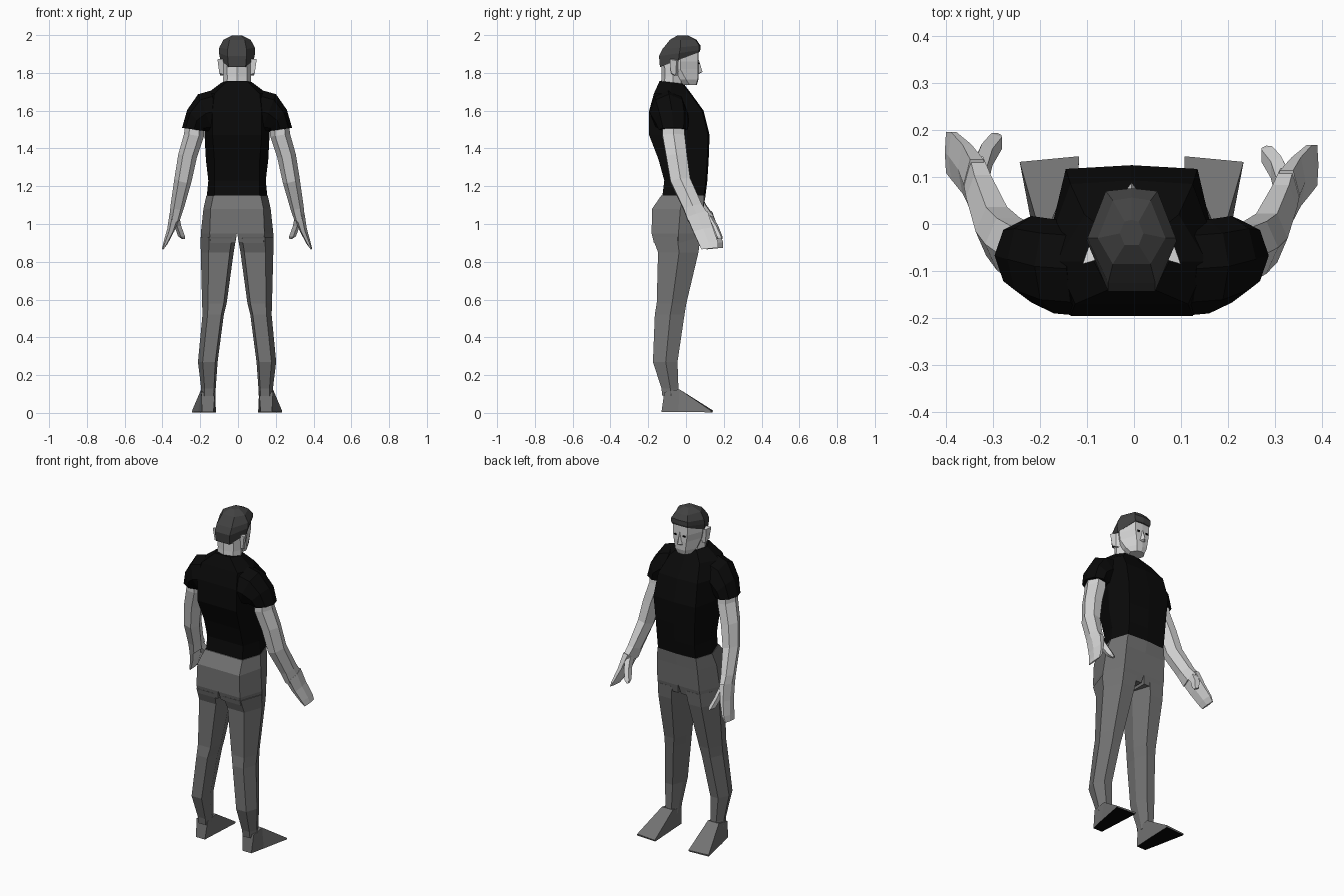
import bpy, bmesh, math
from mathutils import Vector

DX = -0.005  # body centre line


def mat(name, v):
    m = bpy.data.materials.new(name)
    m.diffuse_color = (v, v, v, 1)
    return m


SKIN = mat("skin", 0.66)
HAIR = mat("dark hair", 0.055)
SHIRT = mat("black shirt", 0.003)
PANTS = mat("grey trousers", 0.17)
BLACK = mat("black", 0.002)


def finish(name, bm, mats):
    bmesh.ops.translate(bm, verts=bm.verts, vec=(DX, 0, 0))
    bmesh.ops.recalc_face_normals(bm, faces=bm.faces)
    me = bpy.data.meshes.new(name)
    bm.to_mesh(me)
    bm.free()
    for m in mats:
        me.materials.append(m)
    ob = bpy.data.objects.new(name, me)
    bpy.context.collection.objects.link(ob)
    return ob


def loft(name, rings, mats, side=1, rule=None):
    """Skin a list of equal-length point rings and cap both ends."""
    bm = bmesh.new()
    vs = [[bm.verts.new((p[0] * side, p[1], p[2])) for p in r] for r in rings]
    n = len(vs[0])
    for a, b in zip(vs, vs[1:]):
        for i in range(n):
            j = (i + 1) % n
            bm.faces.new((a[i], a[j], b[j], b[i]))
    bm.faces.new(vs[0])
    bm.faces.new(vs[-1])
    bmesh.ops.recalc_face_normals(bm, faces=bm.faces)
    if rule:
        for f in bm.faces:
            f.material_index = rule(f)
    return finish(name, bm, mats)


def body_ring(z, yb, yf, xb, xs, ym, xf, bulge=0.008, slope=0.0):
    """Flat back, pointed sides, slightly ridged front; slope tilts z along y."""
    pts = [(-xb, yb), (xb, yb), (xs, ym), (xf, yf), (0, yf + bulge), (-xf, yf), (-xs, ym)]
    return [(x, y, z + slope * (y - ym)) for x, y in pts]


def oval(c, r, tilt=0.0, n=8, pitch=0.0):
    """Oval ring; tilt turns it about y (90 = facing sideways), pitch lifts the front."""
    t = math.radians(tilt)
    out = []
    for i in range(n):
        a = 2 * math.pi * i / n
        u, v = r[0] * math.cos(a), r[1] * math.sin(a)
        out.append((c[0] + u * math.cos(t), c[1] + v, c[2] + u * math.sin(t) + pitch * v))
    return out


# Torso of the shirt
loft("shirt_body", [
    body_ring(1.15, -.125, .095, .12, .16, -.01, .125),
    body_ring(1.23, -.115, .105, .12, .152, -.01, .125),
    body_ring(1.34, -.145, .112, .12, .165, -.02, .13),
    body_ring(1.47, -.195, .117, .13, .172, -.02, .14),
    body_ring(1.60, -.195, .085, .13, .18, -.05, .13),
    body_ring(1.69, -.17, .02, .12, .16, -.08, .10),
    body_ring(1.75, -.14, -.02, .05, .08, -.08, .05, slope=-.12),
], [SHIRT])

# Hips of the trousers
loft("hips", [
    body_ring(.90, -.17, .068, .14, .192, -.04, .14, 0),
    body_ring(.95, -.182, .08, .145, .192, -.04, .14, 0),
    body_ring(1.08, -.18, .092, .14, .178, -.03, .135, 0),
    body_ring(1.152, -.13, .096, .125, .162, -.01, .128),
], [PANTS]).data.update()

# Carve the gap below the crotch out of the hip block
hips = bpy.data.objects["hips"]
bm = bmesh.new()
for x, z in ((-.012, .89), (.012, .89), (0, .955)):
    for y in (-.3, .3):
        bm.verts.new((x, y, z))
bmesh.ops.convex_hull(bm, input=bm.verts)
cutter = finish("crotch_cutter", bm, [PANTS])
cutter.hide_render = True
cutter.hide_viewport = True
cut = hips.modifiers.new("crotch", 'BOOLEAN')
cut.operation = 'DIFFERENCE'
cut.object = cutter


def leg_ring(z, xi, xo, yb, yf):
    w, d = xo - xi, yf - yb
    return [(xi + .12 * w, yb, z), (xi + .76 * w, yb, z), (xo, yb + .52 * d, z),
            (xi + .72 * w, yf, z), (xi + .22 * w, yf, z), (xi, yb + .5 * d, z)]


for side, tag in ((1, "right"), (-1, "left")):
    # Trouser leg
    loft("leg_" + tag, [
        leg_ring(.09, .115, .19, -.125, -.035),
        leg_ring(.13, .113, .19, -.13, -.04),
        leg_ring(.27, .103, .207, -.175, -.045),
        leg_ring(.52, .07, .183, -.165, -.008),
        leg_ring(.58, .055, .185, -.155, .002),
        leg_ring(.85, .018, .192, -.148, .066),
        leg_ring(.93, .004, .193, -.178, .076),
    ], [PANTS], side)

    # Wedge shoe with a black sole
    loft("shoe_" + tag, [
        [(.125, -.13, .005), (.185, -.13, .005), (.19, -.115, .11), (.117, -.115, .11)],
        [(.12, -.04, .005), (.205, -.04, .005), (.19, -.035, .125), (.117, -.035, .125)],
        [(.112, .14, .003), (.238, .132, .003), (.238, .132, .012), (.112, .144, .012)],
    ], [PANTS, BLACK], side, lambda f: 1 if f.normal.z < -.8 else 0)

    # Sleeve
    loft("sleeve_" + tag, [
        oval((.11, -.095, 1.60), (.11, .10), 75),
        oval((.165, -.09, 1.585), (.11, .10), 68),
        oval((.213, -.075, 1.548), (.076, .092), 48),
        oval((.228, -.067, 1.50), (.064, .077), 8),
    ], [SHIRT], side)

    # Arm, the left one swung slightly forward
    k = 0 if side > 0 else .027

    def swing(ring):
        return [(x, y + k * max(0, min(1, (1.5 - z) / .5)), z) for x, y, z in ring]

    loft("arm_" + tag, [swing(r) for r in (
        oval((.225, -.067, 1.53), (.05, .066), 8, 6),
        oval((.228, -.066, 1.47), (.053, .068), 8, 6),
        oval((.262, -.05, 1.36), (.05, .064), 10, 6),
        oval((.287, -.03, 1.23), (.046, .060), 14, 6, .15),
        oval((.317, .035, 1.09), (.036, .055), 14, 6, .25),
        oval((.33, .065, 1.03), (.029, .062), 14, 6, .3),
    )], [SKIN], side)

    # Flat hand tapering to the fingertips
    loft("hand_" + tag, [swing(r) for r in (
        oval((.329, .06, 1.05), (.029, .062), 14, 6, .3),
        oval((.35, .09, .97), (.02, .060), 14, 6, .2),
        oval((.378, .118, .90), (.012, .058), 14, 6, .1),
        oval((.392, .125, .87), (.005, .05), 0, 6, .1),
    )], [SKIN], side)

    # Thumb
    loft("thumb_" + tag, [swing(r) for r in (
        oval((.325, .075, 1.05), (.022, .04), 0, 5),
        oval((.312, .115, .99), (.02, .03), 0, 5),
        oval((.292, .145, .935), (.02, .022), 0, 5),
        oval((.283, .155, .92), (.008, .012), 0, 5),
    )], [SKIN], side)

    # Ear
    loft("ear_" + tag, [
        [(.07, -.045, 1.785), (.07, -.03, 1.87), (.07, -.075, 1.875), (.07, -.07, 1.79)],
        [(.088, -.055, 1.785), (.092, -.05, 1.865), (.104, -.085, 1.872), (.094, -.08, 1.80)],
    ], [SKIN], side)

    # Eye plate
    loft("eye_" + tag, [
        [(.022, y, 1.848), (.036, y, 1.848), (.036, y, 1.856), (.022, y, 1.856)]
        for y in (.06, .071)
    ], [BLACK], side)

# Neck
loft("neck", [oval((0, -.072, 1.71), (.075, .062)),
              oval((0, -.068, 1.78), (.073, .062)),
              oval((0, -.062, 1.87), (.077, .068))], [SKIN])

# Face and skull
loft("head", [
    body_ring(1.735, -.01, .052, .035, .045, .02, .026, .005),
    body_ring(1.765, -.05, .062, .05, .066, .0, .034, .004),
    body_ring(1.82, -.11, .064, .05, .078, -.03, .042, .004),
    body_ring(1.86, -.125, .064, .05, .085, -.03, .048, .003),
    body_ring(1.92, -.125, .062, .05, .085, -.03, .048, .003),
], [SKIN])

# Nose
bm = bmesh.new()
for p in ((0, .066, 1.872), (0, .088, 1.805), (.02, .062, 1.797), (-.02, .062, 1.797), (0, .06, 1.79)):
    bm.verts.new(p)
bmesh.ops.convex_hull(bm, input=bm.verts)
finish("nose", bm, [SKIN])

# Hair cap, lower at the nape
loft("hair", [
    body_ring(1.868, -.138, .066, .045, .088, -.04, .05, .005, .38),
    body_ring(1.905, -.143, .07, .05, .096, -.035, .055, .006, .15),
    body_ring(1.935, -.125, .07, .05, .094, -.03, .055, .006, .1),
    body_ring(1.975, -.085, .05, .04, .072, -.03, .04, .006),
    body_ring(1.999, -.045, .005, .015, .025, -.02, .015, .004),
], [HAIR])
